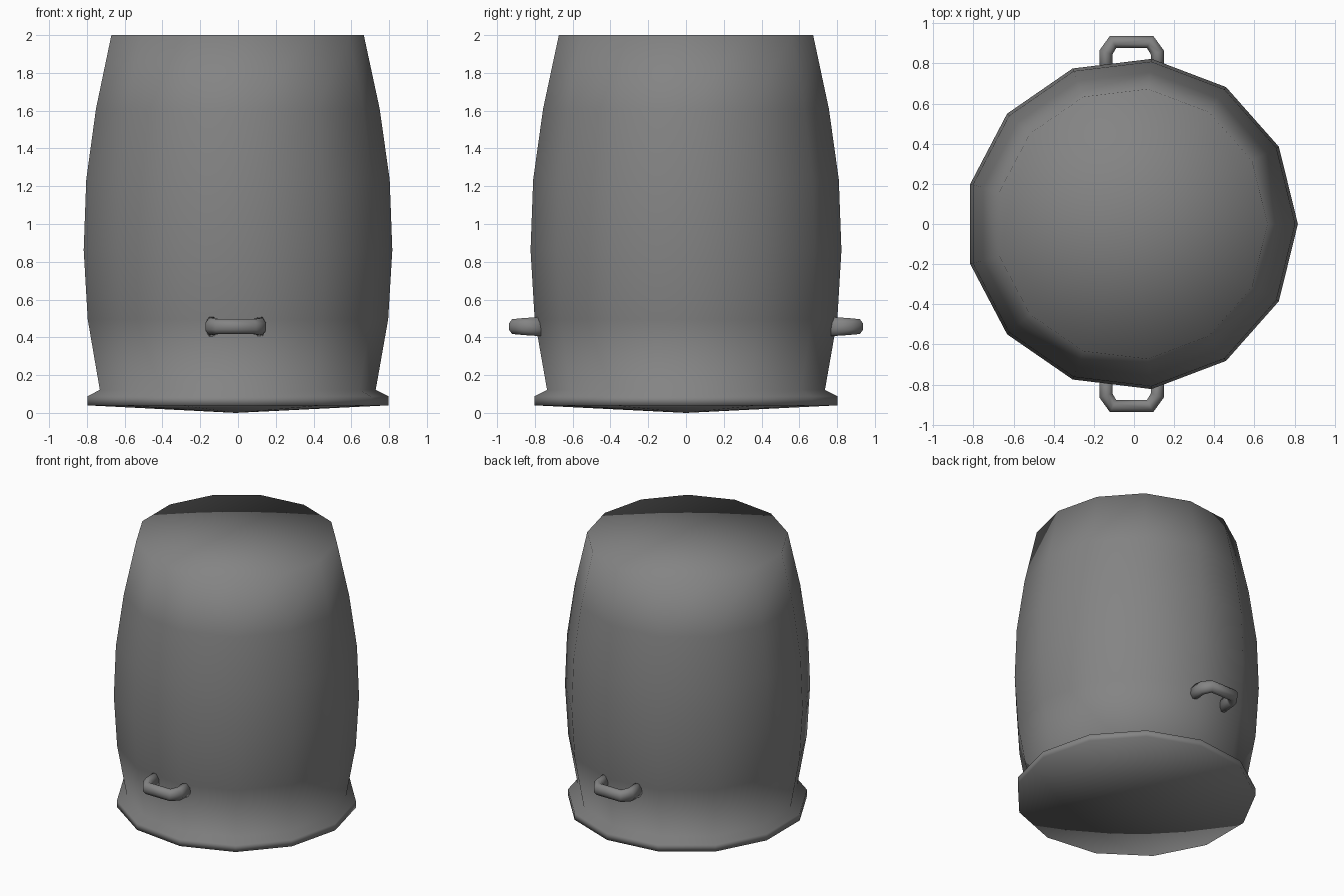
import bpy, bmesh
from math import sin, cos, pi
from mathutils import Vector

cube = bpy.data.objects.get("Cube")
if cube:
    bpy.data.objects.remove(cube, do_unlink=True)

SIDES = 13
CENTRE_X = -0.012

grey = bpy.data.materials.new("mid_grey")
grey.use_nodes = True
colour = (0.23, 0.23, 0.23, 1)
grey.diffuse_color = colour
grey.node_tree.nodes["Principled BSDF"].inputs["Base Color"].default_value = colour


def skin(bm, rings):
    """Join consecutive closed rings of vertices with quads."""
    for a, b in zip(rings, rings[1:]):
        n = len(a)
        for i in range(n):
            j = (i + 1) % n
            bm.faces.new((a[i], a[j], b[j], b[i]))


def finish(name, bm):
    bmesh.ops.recalc_face_normals(bm, faces=bm.faces)
    for face in bm.faces:
        face.smooth = True
    mesh = bpy.data.meshes.new(name)
    bm.to_mesh(mesh)
    bm.free()
    mesh.materials.append(grey)
    obj = bpy.data.objects.new(name, mesh)
    obj.location.x = CENTRE_X
    bpy.context.collection.objects.link(obj)


# Barrel body with flared foot, flat lid and shallow pointed underside
profile = [(0.808, 0.04), (0.808, 0.088), (0.741, 0.122), (0.807, 0.495),
           (0.829, 0.862), (0.815, 1.235), (0.762, 1.61), (0.678, 2.0)]
bm = bmesh.new()
rings = [[bm.verts.new((r * cos(2 * pi * i / SIDES), r * sin(2 * pi * i / SIDES), z))
          for i in range(SIDES)] for r, z in profile]
skin(bm, rings)
for ring, z in ((rings[0], 0.0), (rings[-1], 2.0)):
    tip = bm.verts.new((0, 0, z))
    for i in range(SIDES):
        bm.faces.new((ring[i], ring[(i + 1) % SIDES], tip))
finish("barrel_body", bm)

# Tapered bracket handles: x, y, half thickness in plan, half height
half_path = [(0.128, 0.75, 0.037, 0.053), (0.128, 0.855, 0.037, 0.046),
             (0.092, 0.908, 0.034, 0.04)]
path = half_path + [(-x, y, w, h) for x, y, w, h in reversed(half_path)]
for name, facing in (("front_handle", -1), ("back_handle", 1)):
    bm = bmesh.new()
    rings = []
    for k, (x, y, w, h) in enumerate(path):
        here = Vector((x, y))
        before = Vector(path[max(k - 1, 0)][:2])
        after = Vector(path[min(k + 1, len(path) - 1)][:2])
        d_in = (here - before).normalized() if k else (after - here).normalized()
        d_out = (after - here).normalized() if k < len(path) - 1 else d_in
        along = (d_in + d_out).normalized()
        side = Vector((along.y, -along.x)) * (w / max(along.dot(d_in), 0.5))
        ring = []
        for i in range(8):
            a = 2 * pi * (i + 0.5) / 8
            p = here + side * cos(a) * 0.95
            ring.append(bm.verts.new((p.x, p.y * facing, 0.457 + h * sin(a) * 1.06)))
        rings.append(ring)
    skin(bm, rings)
    bm.faces.new(rings[0])
    bm.faces.new(rings[-1])
    finish(name, bm)
